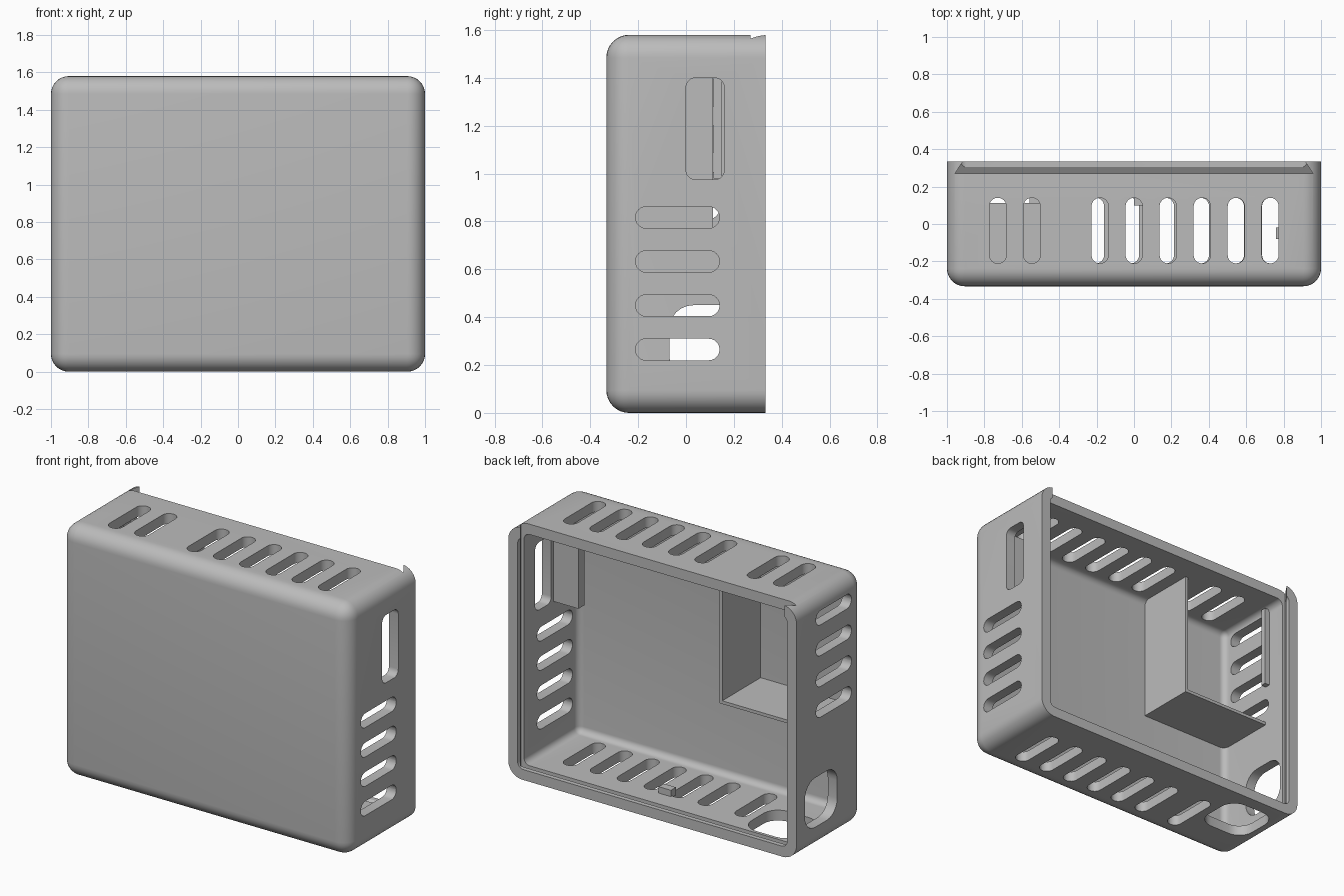
import bpy, bmesh, math
from mathutils import Vector

if "Cube" in bpy.data.objects:
    bpy.data.objects.remove(bpy.data.objects["Cube"], do_unlink=True)

# One grey plastic
GREY = (0.5, 0.5, 0.5, 1)
plastic = bpy.data.materials.new("grey plastic")
plastic.use_nodes = True
plastic.diffuse_color = GREY
plastic.node_tree.nodes["Principled BSDF"].inputs["Base Color"].default_value = GREY

W, D, H = 1.0, 0.333, 1.58      # half width, half depth, height
T = 0.065                       # wall thickness


def add_box(bm, x, y, z):
    """Box given as three (low, high) ranges; returns its vertices."""
    verts = bmesh.ops.create_cube(bm, size=1)["verts"]
    for v in verts:
        v.co = Vector([r[0] if c < 0 else r[1] for c, r in zip(v.co, (x, y, z))])
    return verts


def round_edges(bm, verts, radius, segments, rule):
    edges = {e for v in verts for e in v.link_edges}
    edges = [e for e in edges if rule(e.verts[0].co, e.verts[1].co)]
    bmesh.ops.bevel(bm, geom=edges, offset=radius, offset_type='OFFSET',
                    segments=segments, profile=0.5, affect='EDGES')


def make(name, bm):
    bmesh.ops.recalc_face_normals(bm, faces=bm.faces)
    me = bpy.data.meshes.new(name)
    bm.to_mesh(me)
    bm.free()
    me.materials.append(plastic)
    ob = bpy.data.objects.new(name, me)
    bpy.context.scene.collection.objects.link(ob)
    return ob


def part(name, x, y, z):
    bm = bmesh.new()
    add_box(bm, x, y, z)
    return make(name, bm)


def open_shell(name, x, y, z, radius):
    """Box rounded everywhere except round its back face."""
    bm = bmesh.new()
    verts = add_box(bm, x, y, z)
    round_edges(bm, verts, radius, 8, lambda a, b: min(a.y, b.y) < y[1] - 0.001)
    return make(name, bm)


def cut(target, cutter):
    mod = target.modifiers.new("cut", 'BOOLEAN')
    mod.operation, mod.solver, mod.object = 'DIFFERENCE', 'EXACT', cutter
    dg = bpy.context.evaluated_depsgraph_get()
    me = bpy.data.meshes.new_from_object(target.evaluated_get(dg))
    target.modifiers.clear()
    target.data = me
    bpy.data.objects.remove(cutter, do_unlink=True)


# Outer case, hollowed from the back
case = open_shell("case", (-W, W), (-D, D), (0, H), 0.095)
cut(case, open_shell("cavity", (T - W, W - T), (T - D, 0.5), (T, H - T), 0.04))

# Dovetail track for a sliding back cover, open at the top
bm = bmesh.new()
for v in add_box(bm, (-0.957, 0.957), (0.27, 0.35), (0.043, 1.8)):
    if v.co.y > 0.3:
        v.co.x *= 0.946
        if v.co.z < 1:
            v.co.z = 0.095
cut(case, make("track", bm))

# Vent slots and ports, all in one cutter
bm = bmesh.new()


def opening(axis, x, y, z, radius):
    verts = add_box(bm, x, y, z)
    round_edges(bm, verts, radius, 6, lambda a, b: abs(a[axis] - b[axis]) > 0.01
                and all(abs(a[i] - b[i]) < 0.001 for i in range(3) if i != axis))


def around(c, half=0.045):
    return (c - half, c + half)


SLOT_Y, R = (-0.211, 0.14), 0.0445
LEFT, RIGHT = (0.9, 1.1), (-1.1, -0.9)
ROOF, FLOOR = (1.48, 1.7), (-0.1, 0.1)
for i in range(9):
    if i != 6:
        opening(2, around(0.728 - 0.182 * i), SLOT_Y, ROOF, R)
for x in [0.73 - 0.187 * i for i in range(6)] + [-0.46]:
    opening(2, around(x), SLOT_Y, FLOOR, R)
for i in range(4):
    opening(0, LEFT, SLOT_Y, around(0.265 + 0.184 * i), R)
    opening(0, RIGHT, SLOT_Y, around(0.855 + 0.193 * i), R)
opening(0, LEFT, (0, 0.16), (0.975, 1.4), 0.04)
opening(0, RIGHT, (-0.07, 0.25), (0.14, 0.45), 0.1)
opening(2, (-0.9, -0.56), (-0.07, 0.25), FLOOR, 0.1)
cut(case, make("openings", bm))

bpy.ops.object.select_all(action='DESELECT')
case.select_set(True)
bpy.context.view_layer.objects.active = case
bpy.ops.object.shade_smooth_by_angle(angle=math.radians(30))

# Compartment walls in the upper corner
DEEP = (0.05 - D, 0.112)
part("compartment_wall", (-0.33, -0.31), DEEP, (0.73, H - T + 0.01))
part("compartment_shelf", (T - W - 0.01, -0.31), DEEP, (0.72, 0.74))

# Small inner fittings
part("compartment_rail", (-0.945, -0.9), (0.115, 0.15), (0.98, 1.5))
part("switch_bracket", (0.76, 0.945), (-0.08, -0.02), (0.975, 1.4))
part("floor_clip", (0.0, 0.085), (0.1, 0.15), (0.055, 0.105))
